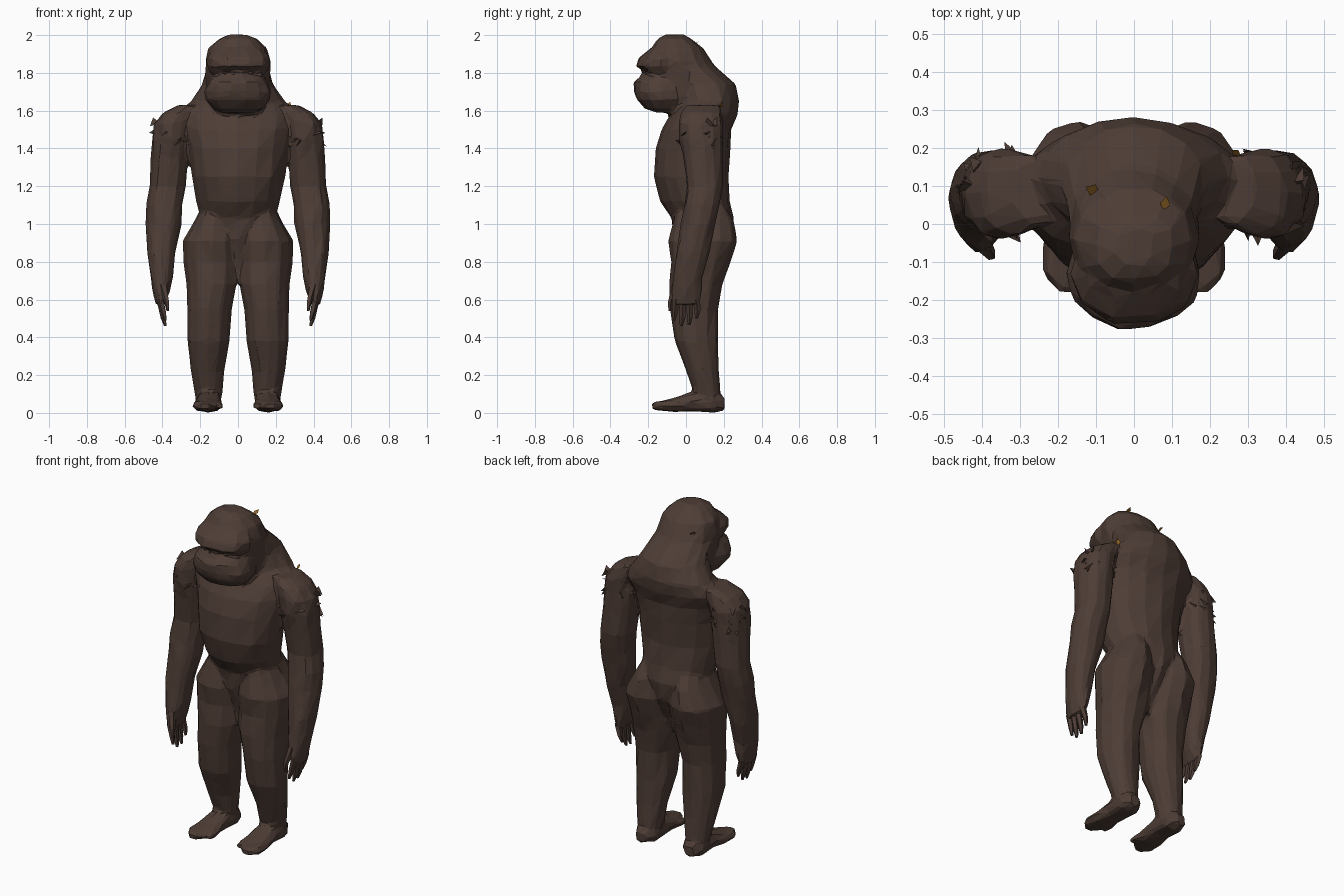
import bpy, bmesh, math, random
from mathutils import Vector

cube = bpy.data.objects.get("Cube")
if cube:
    bpy.data.objects.remove(cube, do_unlink=True)


def material(name, color):
    mat = bpy.data.materials.new(name)
    mat.use_nodes = True
    mat.diffuse_color = color
    bsdf = mat.node_tree.nodes["Principled BSDF"]
    bsdf.inputs["Base Color"].default_value = color
    bsdf.inputs["Roughness"].default_value = 1
    return mat


FUR = material("brown_fur", (.075, .046, .036, 1))
LEAF = material("golden_leaf", (.28, .13, .02, 1))


def finish(bm, name, mat):
    """Orient the faces and link the mesh as an object."""
    bmesh.ops.recalc_face_normals(bm, faces=bm.faces[:])
    mesh = bpy.data.meshes.new(name)
    bm.to_mesh(mesh)
    bm.free()
    mesh.materials.append(mat)
    obj = bpy.data.objects.new(name, mesh)
    bpy.context.collection.objects.link(obj)
    return obj


def loft(bm, rings, sides=12, side=1, along_y=False, rough=.005, power=.9):
    """Closed skin of rounded rings (height, centre a, centre b, radius a, radius b)."""
    rng = random.Random(len(rings) + sides)
    loops = []
    for h, ca, cb, ra, rb in rings:
        loop = []
        for i in range(sides):
            t = math.tau * i / sides
            c, s = math.cos(t), math.sin(t)
            a = ca + ra * math.copysign(abs(c) ** power, c) + rng.uniform(-rough, rough)
            b = cb + rb * math.copysign(abs(s) ** power, s) + rng.uniform(-rough, rough)
            co = (a, h, max(b, 0)) if along_y else (a, b, h)
            loop.append(bm.verts.new((co[0] * side, co[1], co[2])))
        loops.append(loop)
    for low, high in zip(loops, loops[1:]):
        for i in range(sides):
            j = (i + 1) % sides
            bm.faces.new((low[i], low[j], high[j], high[i]))
    bm.faces.new(loops[0])
    bm.faces.new(loops[-1])


def spikes(name, items):
    """Flat three-sided shards given as (root, direction, width)."""
    bm = bmesh.new()
    for root, direction, width in items:
        u = direction.orthogonal().normalized() * width
        v = direction.cross(u).normalized() * width * .35
        base = [bm.verts.new(root + o) for o in (u, v - u, -v - u * .5)]
        tip = bm.verts.new(root + direction)
        bm.faces.new(base)
        for i in range(3):
            bm.faces.new((base[i], base[(i + 1) % 3], tip))
    finish(bm, name, FUR)


body = bmesh.new()

# Trunk, with the belly tapering to a V and the nape running into the skull
loft(body, [
    (.69, 0, .06, .025, .06), (.80, 0, .075, .05, .10), (.92, 0, .085, .11, .15),
    (1.03, 0, .085, .20, .165), (1.12, 0, .05, .22, .185),
    (1.25, 0, .025, .247, .197), (1.40, 0, .035, .265, .197),
    (1.50, 0, .055, .285, .187), (1.58, 0, .095, .31, .175),
    (1.65, 0, .125, .245, .158), (1.74, 0, .10, .19, .16),
    (1.84, 0, 0, .165, .145), (1.93, 0, -.01, .12, .105)], sides=16, power=1)

# Head: cranium, brow, muzzle and nose
loft(body, [
    (1.60, 0, -.02, .13, .10), (1.68, 0, 0, .165, .15), (1.78, 0, 0, .172, .17),
    (1.86, 0, -.035, .174, .165), (1.93, 0, -.045, .157, .138),
    (1.98, 0, -.06, .105, .09), (2.003, 0, -.06, .05, .05)])
loft(body, [
    (1.80, 0, -.12, .15, .09), (1.835, 0, -.13, .17, .138),
    (1.88, 0, -.13, .168, .122), (1.93, 0, -.10, .13, .09)], sides=10)
loft(body, [
    (1.59, 0, -.09, .09, .07), (1.61, 0, -.11, .132, .11),
    (1.66, 0, -.125, .174, .135), (1.70, 0, -.13, .178, .145),
    (1.75, 0, -.13, .16, .15), (1.795, 0, -.11, .13, .11)], sides=14)
loft(body, [
    (1.745, 0, -.23, .045, .045), (1.77, 0, -.22, .06, .035),
    (1.82, 0, -.19, .02, .035)], sides=6, rough=0)

for tag, side in (("left", 1), ("right", -1)):
    # Leg with buttock, thigh, knee and calf
    loft(body, [
        (.03, .158, .12, .06, .07), (.10, .155, .11, .07, .07),
        (.22, .16, .09, .086, .085), (.38, .155, .055, .114, .117),
        (.55, .152, .045, .115, .127), (.68, .14, .055, .134, .142),
        (.80, .142, .075, .147, .157), (.91, .145, .088, .149, .182),
        (1.02, .125, .09, .10, .16), (1.11, .12, .08, .06, .12)], side=side, power=.95)

    # Foot, swept from the heel to the toes, with a separate big toe
    loft(body, [
        (.205, .16, .05, .035, .035), (.15, .157, .055, .07, .055),
        (.04, .155, .06, .07, .055), (-.06, .163, .045, .078, .04),
        (-.13, .175, .038, .066, .028), (-.18, .175, .038, .03, .02)],
        sides=8, side=side, along_y=True)
    loft(body, [
        (-.02, .12, .05, .03, .03), (-.09, .10, .04, .025, .022),
        (-.14, .095, .035, .014, .014)], sides=6, side=side, along_y=True, rough=0)

    # Arm from palm and wrist to a shoulder sloping into the neck
    loft(body, [
        (.57, .41, -.005, .022, .075), (.64, .405, 0, .045, .08),
        (.72, .402, .01, .06, .077), (.85, .408, .035, .075, .087),
        (1.00, .395, .065, .094, .092), (1.10, .39, .085, .097, .097),
        (1.20, .375, .10, .097, .097), (1.35, .36, .09, .10, .107),
        (1.45, .355, .08, .10, .117), (1.53, .345, .078, .10, .12),
        (1.59, .31, .08, .09, .108), (1.63, .26, .09, .06, .09)], side=side)

    # Four curled fingers and a thumb
    hand = bmesh.new()
    for f, y in enumerate((-.06, -.02, .02, .06)):
        tip = (.49, .46, .465, .50)[f]
        loft(hand, [
            (tip, .385, y - .005, .007, .008), (tip + .04, .395, y, .014, .016),
            (.60, .412, y * .9, .02, .021)], sides=5, side=side, rough=.001)
    loft(hand, [
        (.54, .372, -.085, .007, .009), (.59, .378, -.08, .014, .016),
        (.68, .40, -.05, .024, .025)], sides=5, side=side, rough=.001)
    finish(hand, tag + "_fingers", FUR)

    # Eye in the hollow under the brow
    eye = bmesh.new()
    loft(eye, [
        (1.785, .065, -.20, .01, .01), (1.80, .065, -.20, .02, .02),
        (1.815, .065, -.20, .01, .01)], sides=6, side=side, rough=0)
    finish(eye, tag + "_eye", FUR)

    # Ragged fur shards around the shoulder
    rng = random.Random(7)
    shards = []
    for _ in range(18):
        z, t = rng.uniform(1.42, 1.55), rng.uniform(0, math.tau)
        out = Vector((math.cos(t) * side, math.sin(t), 0))
        root = Vector((.35 * side + out.x * .085, .08 + out.y * .10, z))
        lean = Vector((-out.y, out.x, 0)) * rng.uniform(-.05, .05)
        shards.append((root, out * rng.uniform(.02, .04) + lean
                       + Vector((0, 0, rng.uniform(-.04, .03))), .024))
    spikes(tag + "_shoulder_fur", shards)

# Fuse the body into one skin and reduce it to irregular flat facets
skin = finish(body, "body", FUR)
fuse = skin.modifiers.new("fuse", "REMESH")
fuse.mode = "VOXEL"
fuse.voxel_size = .012
soften = skin.modifiers.new("soften", "SMOOTH")
soften.iterations = 4
facet = skin.modifiers.new("facet", "DECIMATE")
facet.ratio = .035

# Small leaves caught on the head and shoulder
leaves = bmesh.new()
for root, tip, across in (
        ((.077, .033, 1.95), (.087, .073, 1.968), (.013, -.003, -.003)),
        ((-.09, .082, 1.875), (-.127, .098, 1.91), (.008, .014, .004)),
        ((.262, .18, 1.615), (.275, .195, 1.647), (.012, -.008, 0))):
    root, tip, across = Vector(root), Vector(tip), Vector(across)
    middle = root.lerp(tip, .5)
    leaves.faces.new([leaves.verts.new(p) for p in
                      (root, middle + across, tip, middle - across)])
finish(leaves, "leaves", LEAF)
